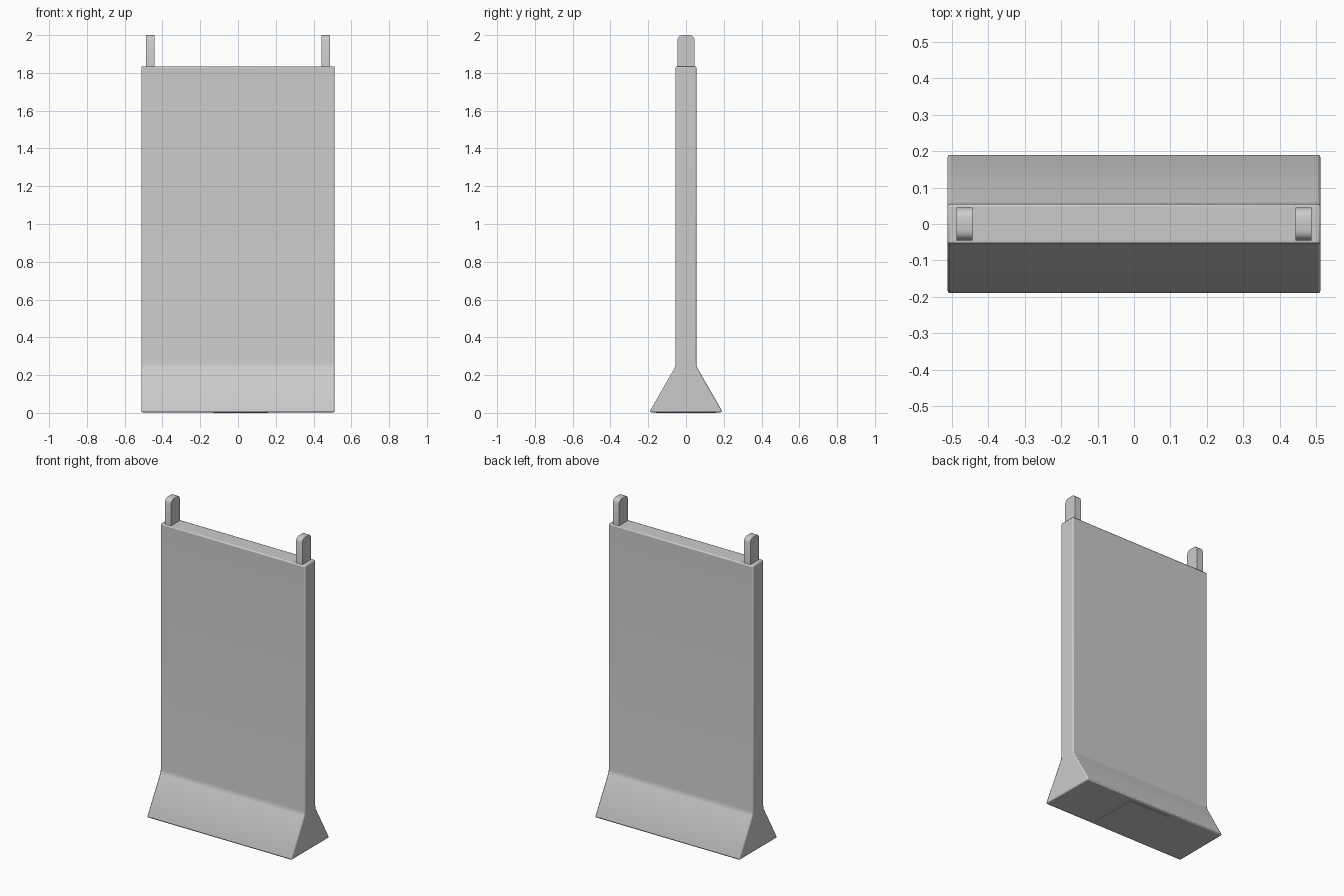
import bpy, bmesh
from mathutils import Vector

cube = bpy.data.objects.get("Cube")
if cube:
    bpy.data.objects.remove(cube, do_unlink=True)

# Single concrete colour
concrete = bpy.data.materials.new("concrete_grey")
concrete.use_nodes = True
colour = (0.6, 0.6, 0.6, 1)
concrete.diffuse_color = colour
concrete.node_tree.nodes["Principled BSDF"].inputs["Base Color"].default_value = colour


def extrude_profile(name, half, x0, x1, bevel, segments):
    """Mirror a half outline (y, z) across y = 0 and extrude it from x0 to x1."""
    outline = half + [(-y, z) for y, z in reversed(half)]
    bm = bmesh.new()
    face = bm.faces.new([bm.verts.new((x0, y, z)) for y, z in outline])
    result = bmesh.ops.extrude_face_region(bm, geom=[face])
    moved = [v for v in result["geom"] if isinstance(v, bmesh.types.BMVert)]
    bmesh.ops.translate(bm, verts=moved, vec=Vector((x1 - x0, 0, 0)))
    bmesh.ops.recalc_face_normals(bm, faces=bm.faces)
    mesh = bpy.data.meshes.new(name)
    bm.to_mesh(mesh)
    bm.free()
    mesh.materials.append(concrete)
    obj = bpy.data.objects.new(name, mesh)
    bpy.context.collection.objects.link(obj)
    if bevel:
        mod = obj.modifiers.new("edge_bevel", "BEVEL")
        mod.width = bevel
        mod.segments = segments
        mod.limit_method = "ANGLE"
        mod.angle_limit = 0.7
    bpy.ops.object.select_all(action="DESELECT")
    obj.select_set(True)
    bpy.context.view_layer.objects.active = obj
    bpy.ops.object.shade_smooth_by_angle(angle=0.6)
    return obj


# Upright slab with a flared foot and softened edges
slab = [(0.19, 0.003), (0.19, 0.012), (0.062, 0.235), (0.057, 0.248),
        (0.055, 0.265), (0.055, 1.835)]
extrude_profile("barrier_slab", slab, -0.512, 0.512, 0.009, 2)

# Lifting lugs with rounded tops, sunk into the slab
lug = [(0.045, 1.8), (0.045, 1.975), (0.04, 1.988), (0.031, 1.997), (0.018, 2.0)]
for side, sign in (("left", 1), ("right", -1)):
    a, b = sorted((sign * 0.443, sign * 0.487))
    extrude_profile(side + "_lug", lug, a, b, 0, 1)

# Thin levelling pad under the foot
pad = [(0.16, 0.0), (0.16, 0.006)]
extrude_profile("base_pad", pad, -0.13, 0.16, 0, 1)
